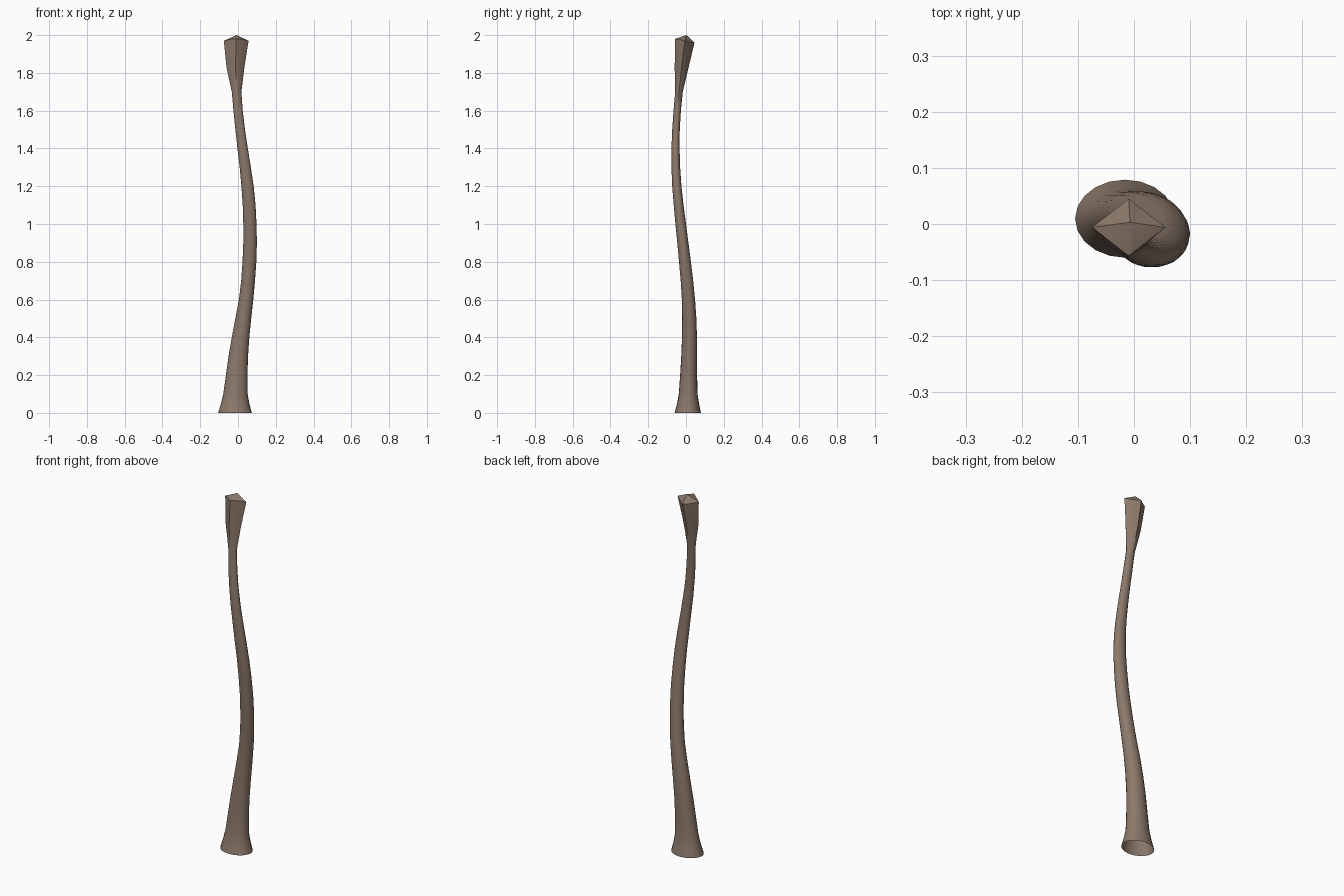
import bpy, bmesh, math

SIDES = 20
# trunk rings: z, x min, x max, y min, y max, diamond amount (0 round, 1 diamond)
RINGS = [
    (0.00, -0.105, 0.073, -0.060, 0.079, 0),
    (0.05, -0.090, 0.060, -0.047, 0.069, 0),
    (0.10, -0.078, 0.051, -0.038, 0.061, 0),
    (0.20, -0.064, 0.050, -0.031, 0.059, 0),
    (0.30, -0.050, 0.053, -0.025, 0.059, 0),
    (0.40, -0.033, 0.060, -0.021, 0.058, 0),
    (0.50, -0.014, 0.070, -0.020, 0.055, 0),
    (0.60, 0.005, 0.081, -0.022, 0.048, 0),
    (0.70, 0.017, 0.090, -0.028, 0.038, 0),
    (0.80, 0.024, 0.097, -0.037, 0.026, 0),
    (0.90, 0.028, 0.100, -0.046, 0.013, 0),
    (1.00, 0.028, 0.098, -0.056, 0.000, 0),
    (1.10, 0.025, 0.093, -0.065, -0.013, 0),
    (1.20, 0.018, 0.083, -0.073, -0.024, 0),
    (1.30, 0.009, 0.068, -0.077, -0.031, 0),
    (1.40, -0.003, 0.052, -0.077, -0.034, 0),
    (1.50, -0.014, 0.037, -0.073, -0.033, 0),
    (1.60, -0.024, 0.025, -0.066, -0.027, 0),
    (1.70, -0.033, 0.018, -0.057, -0.017, 0.3),
    (1.83, -0.061, 0.034, -0.060, 0.014, 0.75),
    (1.97, -0.075, 0.056, -0.057, 0.045, 1),
]

bark = bpy.data.materials.new("brown bark")
bark.diffuse_color = (0.26, 0.19, 0.145, 1)


def ring_point(ring, i):
    z, x0, x1, y0, y1, d = ring
    a = 2 * math.pi * i / SIDES
    c, s = math.cos(a), math.sin(a)
    k = 1 - d + d / (abs(c) + abs(s))
    # the diamond rim tilts: higher at the front, lower at the back
    tilt = -0.010 * s if d == 1 else 0
    return ((x0 + x1) / 2 + (x1 - x0) / 2 * c * k,
            (y0 + y1) / 2 + (y1 - y0) / 2 * s * k, z + tilt)


# trunk: lofted tube, open below, ending in a four-sided tip
bm = bmesh.new()
loops = [[bm.verts.new(ring_point(r, i)) for i in range(SIDES)] for r in RINGS]
for a, b in zip(loops, loops[1:]):
    for i in range(SIDES):
        j = (i + 1) % SIDES
        bm.faces.new((a[i], a[j], b[j], b[i]))

# pointed cap
apex = bm.verts.new((-0.007, 0.003, 2.0))
for i in range(SIDES):
    bm.faces.new((loops[-1][i], loops[-1][(i + 1) % SIDES], apex))

mesh = bpy.data.meshes.new("trunk")
bm.to_mesh(mesh)
bm.free()
mesh.materials.append(bark)
trunk = bpy.data.objects.new("trunk", mesh)
bpy.context.collection.objects.link(trunk)

bpy.context.view_layer.objects.active = trunk
trunk.select_set(True)
bpy.ops.object.shade_smooth_by_angle(angle=math.radians(35))
